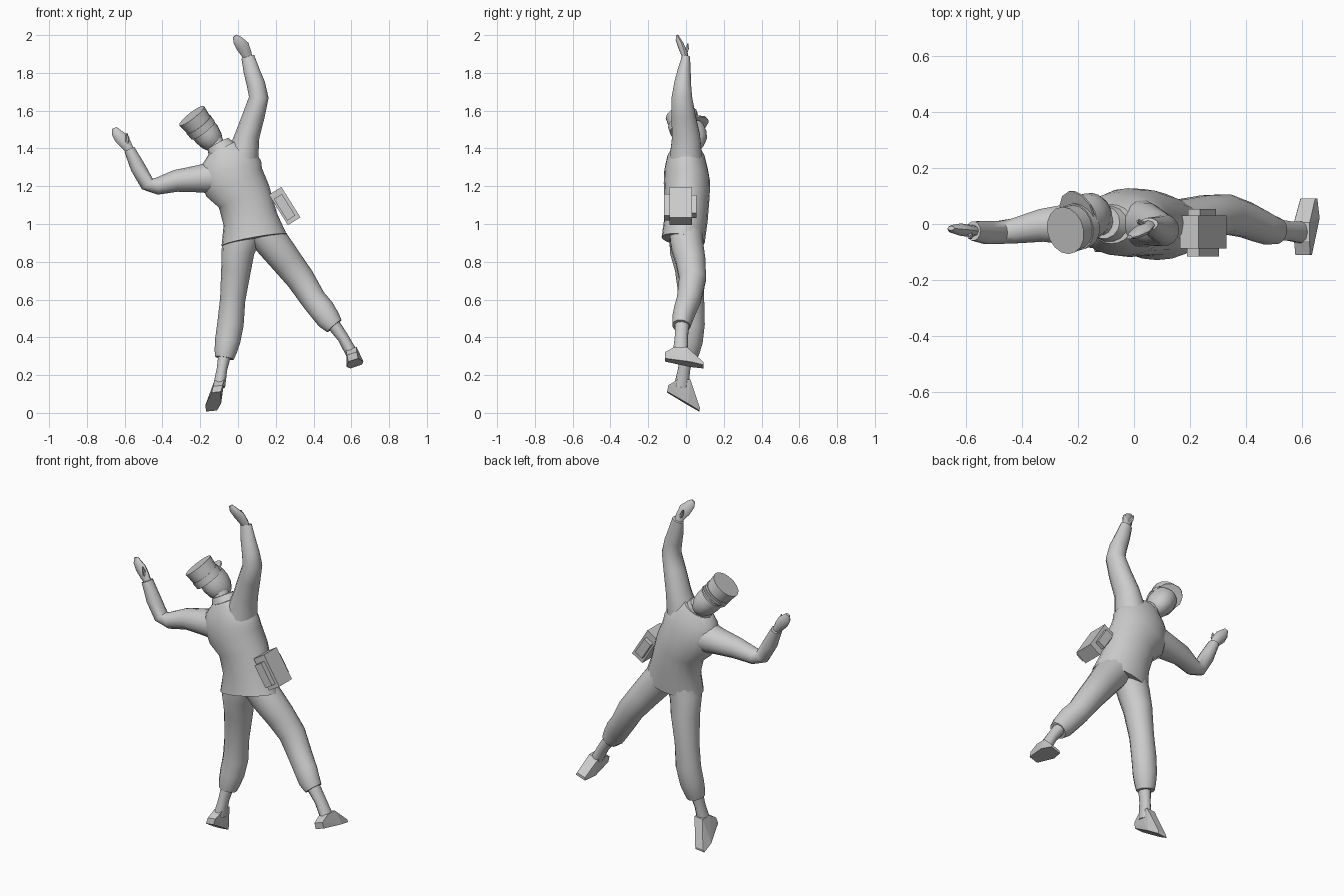
import bpy, bmesh, math
from mathutils import Vector, Matrix

grey = bpy.data.materials.new("light_grey")
grey.diffuse_color = (0.6, 0.6, 0.6, 1)


def finish(name, bm, smooth=True):
    bmesh.ops.recalc_face_normals(bm, faces=bm.faces)
    me = bpy.data.meshes.new(name)
    bm.to_mesh(me)
    bm.free()
    ob = bpy.data.objects.new(name, me)
    bpy.context.collection.objects.link(ob)
    me.materials.append(grey)
    if smooth:
        bpy.ops.object.select_all(action='DESELECT')
        bpy.context.view_layer.objects.active = ob
        ob.select_set(True)
        bpy.ops.object.shade_smooth_by_angle(angle=math.radians(45))
    return ob


def tube(name, rings, n=14):
    """Loft of ellipses; each ring is (x, y, z, half width, half depth)."""
    bm = bmesh.new()
    pts = [Vector(r[:3]) for r in rings]
    loops = []
    for i, r in enumerate(rings):
        t = (pts[min(i + 1, len(pts) - 1)] - pts[max(i - 1, 0)]).normalized()
        side = t.cross(Vector((0, 1, 0))).normalized()
        depth = side.cross(t)
        loops.append([bm.verts.new(pts[i] + side * r[3] * math.cos(k * math.tau / n)
                                   + depth * r[4] * math.sin(k * math.tau / n)) for k in range(n)])
    for a, b in zip(loops, loops[1:]):
        for k in range(n):
            bm.faces.new((a[k], a[(k + 1) % n], b[(k + 1) % n], b[k]))
    bm.faces.new(loops[0])
    bm.faces.new(loops[-1])
    return finish(name, bm)


def hull(name, points):
    bm = bmesh.new()
    for p in points:
        bm.verts.new(p)
    bmesh.ops.convex_hull(bm, input=bm.verts)
    return finish(name, bm, False)


# Jacket body and collar
tube("jacket", [(.085, -.015, .915, .175, .115), (.065, 0, 1.025, .145, .115),
                (.032, .005, 1.145, .145, .12), (-.02, .005, 1.22, .165, .123),
                (-.042, 0, 1.29, .17, .115), (-.055, 0, 1.355, .145, .1),
                (-.08, 0, 1.405, .085, .07)], 20)
tube("collar", [(-.08, 0, 1.38, .085, .07), (-.105, .005, 1.425, .062, .058)])
tube("neck", [(-.09, 0, 1.38, .045, .045), (-.14, .015, 1.46, .045, .05)])

# Sleeves
tube("raised_sleeve", [(.01, 0, 1.30, .1, .09), (.03, 0, 1.38, .08, .085), (.05, 0, 1.47, .065, .075),
                       (.085, -.015, 1.58, .058, .065), (.11, -.022, 1.67, .052, .056),
                       (.095, -.018, 1.74, .049, .046), (.072, -.01, 1.81, .043, .036),
                       (.052, 0, 1.885, .035, .022)])
tube("bent_sleeve", [(-.08, 0, 1.25, .1, .1), (-.2, 0, 1.24, .073, .08), (-.33, -.005, 1.228, .058, .06),
                     (-.43, -.025, 1.2, .045, .046), (-.48, -.03, 1.212, .04, .042),
                     (-.53, -.03, 1.3, .04, .042), (-.575, -.025, 1.395, .029, .035)])

# Hands with thumbs
tube("raised_hand", [(.058, 0, 1.86, .022, .016), (.045, -.008, 1.90, .028, .018),
                     (.025, -.025, 1.94, .036, .018), (-.003, -.042, 1.975, .026, .013),
                     (-.016, -.047, 1.996, .012, .007)], 8)
tube("raised_thumb", [(.04, -.005, 1.9, .012, .012), (.018, .008, 1.935, .009, .009),
                      (.012, .01, 1.955, .004, .004)], 6)
tube("bent_hand", [(-.568, -.025, 1.385, .02, .02), (-.592, -.024, 1.42, .03, .022),
                   (-.62, -.02, 1.455, .035, .022), (-.645, -.018, 1.485, .026, .016),
                   (-.654, -.015, 1.508, .013, .008)], 8)
tube("bent_thumb", [(-.59, -.03, 1.42, .013, .013), (-.585, -.045, 1.455, .01, .01),
                    (-.59, -.048, 1.48, .004, .004)], 6)

# Trousers, gathered at the cuffs
tube("straight_trouser_leg", [(.04, 0, .98, .1, .09), (.0, .0, .86, .088, .088), (-.01, .02, .76, .079, .08),
                              (-.028, .03, .6, .067, .068), (-.04, .035, .47, .07, .066),
                              (-.055, .025, .38, .067, .065), (-.066, .015, .325, .059, .058),
                              (-.072, .01, .29, .05, .05)])
tube("raised_trouser_leg", [(.12, 0, .97, .09, .09), (.19, .005, .89, .09, .088), (.26, .025, .8, .082, .08),
                            (.33, .035, .71, .075, .073), (.4, .015, .6, .067, .065),
                            (.445, -.005, .545, .068, .06), (.48, -.02, .495, .063, .055),
                            (.51, -.025, .46, .05, .048)])

# Ankles and shoes
tube("straight_ankle", [(-.07, .005, .31, .034, .036), (-.085, -.01, .23, .028, .034),
                        (-.1, -.025, .14, .032, .04)], 10)
tube("raised_ankle", [(.5, -.02, .475, .036, .04), (.555, -.025, .4, .03, .036),
                      (.605, -.03, .31, .032, .042)], 10)


def shoe(name, ankle, heel, toe, side):
    """Wedge from an ankle and heel edge to a flat toe edge."""
    a, h, t, s = (Vector(v) for v in (ankle, heel, toe, side))
    up = (a - h.lerp(t, .4)).normalized()
    ball = h.lerp(t, .65)
    pts = []
    for k in (-1, 1):
        pts += [a + s * k * .7 + Vector((0, .035, 0)), a + s * k * .7 - Vector((0, .03, 0)),
                h + s * k * .65, h + up * .035 + s * k * .65, ball + s * k * 1.1,
                t + s * k * .75, t + up * .016 + s * k * .65]
    return hull(name, pts)


shoe("straight_shoe", (-.098, -.012, .175), (-.115, -.1, .11), (-.14, .07, .01), (.038, 0, .004))
shoe("raised_shoe", (.6, -.03, .34), (.61, -.11, .28), (.625, .092, .245), (.04, 0, .013))

# Head, cap and visor
up = Vector((-.6, -.2, .77)).normalized()


def along(base, steps):
    return [(*(Vector(base) + up * d), w, h) for d, w, h in steps]


tube("head", along((-.165, .025, 1.475), [(-.095, .025, .03), (-.08, .046, .055), (-.045, .064, .078),
                                          (0, .073, .086), (.04, .072, .08)]), 16)
tube("cap_crown", along((-.188, -.004, 1.5), [(.035, .076, .08), (.095, .083, .086)]), 16)
tube("cap_band", along((-.188, -.004, 1.5), [(-.005, .078, .084), (.035, .08, .086)]), 16)

fwd = Vector((-.25, .9, .3)).normalized()
lat = fwd.cross(up).normalized()
thick = lat.cross(fwd).normalized()
visor = []
for d, w in ((.03, .072), (.08, .068), (.115, .045), (.132, .012)):
    for k in (-1, 1):
        for e in (-.004, .004):
            visor.append(Vector((-.19, -.004, 1.505)) + fwd * d + lat * w * k + thick * e)
hull("visor", visor)

# Hip pack with pockets
frame = Matrix.Translation((.247, -.028, 1.095)) @ Matrix.Rotation(math.radians(-32), 4, 'Y')
for name, loc, size in (("pack", (0, 0, 0), (.078, .118, .19)),
                        ("back_pocket", (-.004, -.073, -.005), (.05, .03, .135)),
                        ("front_pocket", (-.004, .07, 0), (.05, .025, .11))):
    bm = bmesh.new()
    bmesh.ops.create_cube(bm, size=1, matrix=frame @ Matrix.Translation(loc) @ Matrix.Diagonal((*size, 1)))
    finish(name, bm, False)
